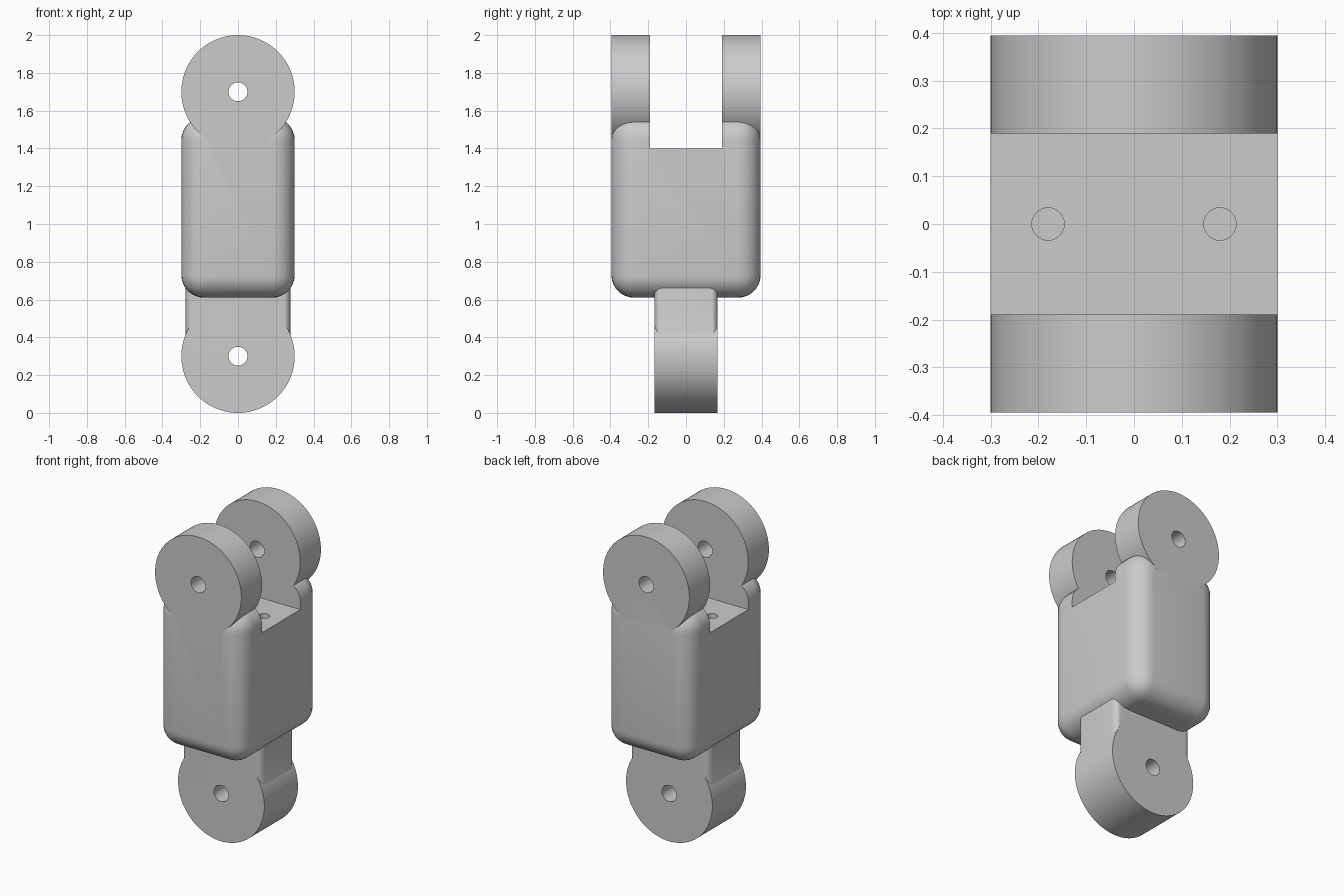
import bpy, bmesh, math
from mathutils import Matrix, Vector

if "Cube" in bpy.data.objects:
    bpy.data.objects.remove(bpy.data.objects["Cube"], do_unlink=True)

RADIUS = 0.30          # outer radius of both hinge eyes
PIN_RADIUS = 0.05
HALF_Y = 0.395         # half depth of the body
LUG_Y = 0.167          # half depth of the lower lug
TOP_PIN, LOW_PIN = 1.70, 0.30

grey = bpy.data.materials.new("plain grey")
grey.use_nodes = True
grey.diffuse_color = (0.6, 0.6, 0.6, 1)
grey.node_tree.nodes["Principled BSDF"].inputs["Base Color"].default_value = grey.diffuse_color


def finish(name, bm):
    mesh = bpy.data.meshes.new(name)
    bm.to_mesh(mesh)
    bm.free()
    mesh.materials.append(grey)
    obj = bpy.data.objects.new(name, mesh)
    bpy.context.collection.objects.link(obj)
    return obj


def block(name, half_x, half_y, low, high, bevel=0, segments=8, upright_only=False):
    bm = bmesh.new()
    bmesh.ops.create_cube(bm, size=1)
    bmesh.ops.scale(bm, vec=(2 * half_x, 2 * half_y, high - low), verts=bm.verts)
    bmesh.ops.translate(bm, vec=(0, 0, (low + high) / 2), verts=bm.verts)
    if bevel:
        edges = [e for e in bm.edges if not upright_only
                 or abs(e.verts[0].co.z - e.verts[1].co.z) > 0.01]
        bmesh.ops.bevel(bm, geom=edges, offset=bevel, segments=segments,
                        profile=0.5, affect='EDGES')
    return finish(name, bm)


def cylinder(name, radius, length, center, along_y=True, sides=96):
    bm = bmesh.new()
    turn = Matrix.Rotation(math.pi / 2, 4, 'X') if along_y else Matrix()
    bmesh.ops.create_cone(bm, cap_ends=True, segments=sides, radius1=radius,
                          radius2=radius, depth=length,
                          matrix=Matrix.Translation(Vector(center)) @ turn)
    return finish(name, bm)


def combine(target, other, operation):
    mod = target.modifiers.new(operation.lower(), 'BOOLEAN')
    mod.operation, mod.solver, mod.object = operation, 'EXACT', other
    bpy.context.view_layer.objects.active = target
    bpy.ops.object.modifier_apply(modifier=mod.name)
    bpy.data.objects.remove(other, do_unlink=True)


# Rounded body with a forked hinge on top
body = block("forked_body", RADIUS, HALF_Y, 0.61, 1.565, bevel=0.12)
combine(body, cylinder("upper_eye", RADIUS, 2 * HALF_Y, (0, 0, TOP_PIN)), 'UNION')
combine(body, block("fork_slot", 0.5, 0.19, 1.40, 2.2), 'DIFFERENCE')
combine(body, cylinder("upper_pin_hole", PIN_RADIUS, 1, (0, 0, TOP_PIN), sides=48), 'DIFFERENCE')

# Pair of blind holes in the slot floor
for side in (-1, 1):
    combine(body, cylinder("floor_hole", 0.034, 0.6, (side * 0.18, 0, 1.40), False, 32), 'DIFFERENCE')

# Lower lug: round eye with a soft-edged neck running up into the body
lug = cylinder("lower_lug", RADIUS, 2 * LUG_Y, (0, 0, LOW_PIN))
combine(lug, block("neck", 0.277, LUG_Y, 0.37, 0.80, 0.035, 6, True), 'UNION')
combine(lug, cylinder("lower_pin_hole", PIN_RADIUS, 1, (0, 0, LOW_PIN), sides=48), 'DIFFERENCE')

# Smooth curved faces, keep the hard edges
bpy.ops.object.select_all(action='DESELECT')
for obj in (body, lug):
    obj.select_set(True)
bpy.context.view_layer.objects.active = body
bpy.ops.object.shade_smooth_by_angle(angle=math.radians(30))
